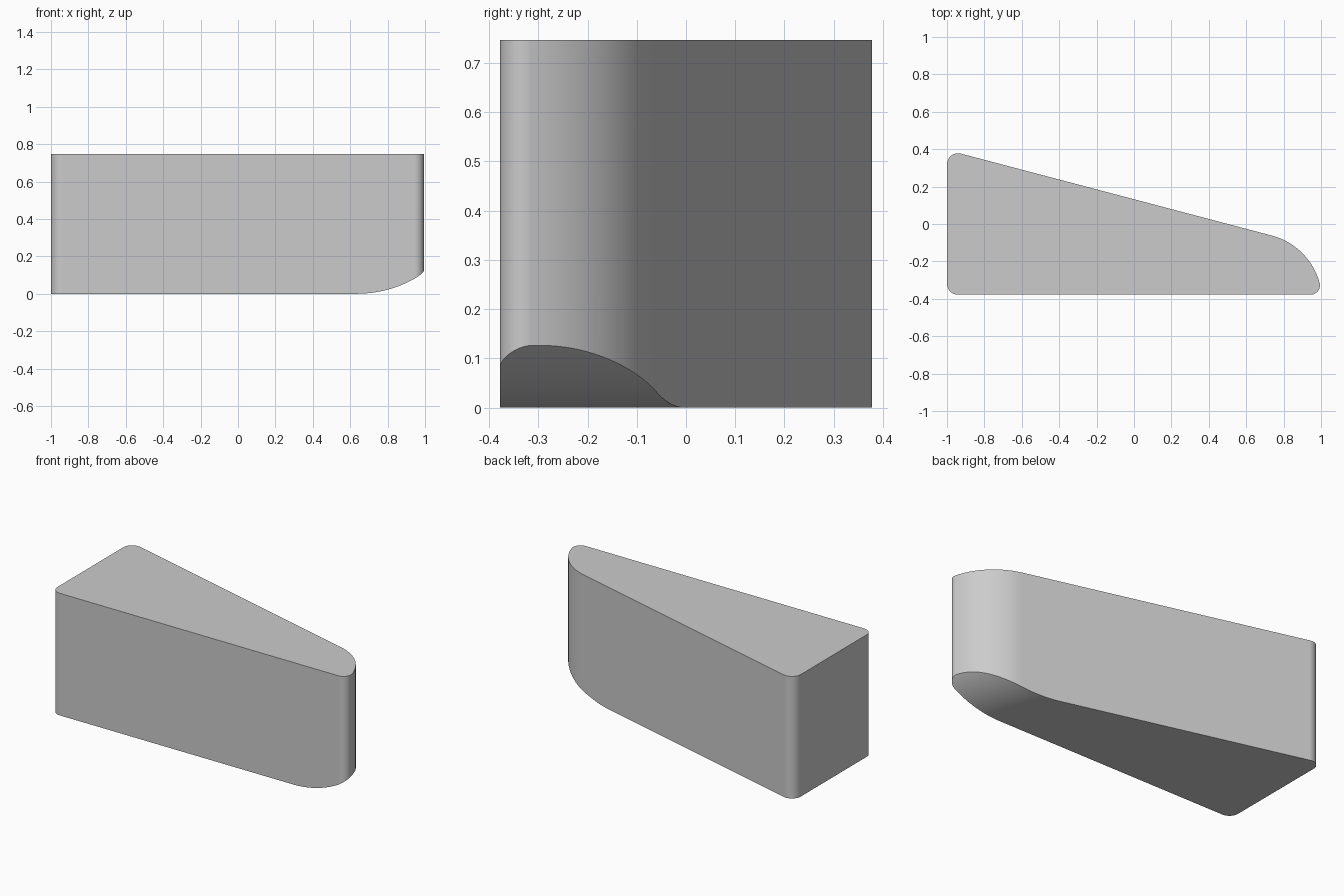
import bpy
import bmesh
from math import sin, cos, radians, sqrt, atan2, degrees
from mathutils import Matrix

default = bpy.data.objects.get("Cube")
if default:
    bpy.data.objects.remove(default, do_unlink=True)

HEIGHT, HALF_DEPTH = 0.747, 0.378
CORNER, TIP_CORNER, NOSE = 0.06, 0.05, 0.36
SLOPE = 15       # taper of the back side, degrees
CUT_TURN = 18    # heading of the curved undercut, degrees


def arc(cx, cy, r, start, end, steps):
    """Points on a circular arc, angles in degrees."""
    angles = [radians(start + (end - start) * i / steps) for i in range(steps + 1)]
    return [(cx + r * cos(a), cy + r * sin(a)) for a in angles]


def prism(name, points, depth):
    """Closed outline in the XY plane, extruded along +Z."""
    bm = bmesh.new()
    face = bm.faces.new([bm.verts.new((x, y, 0)) for x, y in points])
    top = bmesh.ops.extrude_face_region(bm, geom=[face])
    verts = [v for v in top["geom"] if isinstance(v, bmesh.types.BMVert)]
    bmesh.ops.translate(bm, verts=verts, vec=(0, 0, depth))
    bmesh.ops.recalc_face_normals(bm, faces=bm.faces)
    mesh = bpy.data.meshes.new(name)
    bm.to_mesh(mesh)
    bm.free()
    obj = bpy.data.objects.new(name, mesh)
    bpy.context.collection.objects.link(obj)
    return obj


# Tapered body outline: rounded heel, sloped back, large rounded nose
nose_x, nose_y = 0.645, -0.41
tip_y = -HALF_DEPTH + TIP_CORNER
reach = NOSE - TIP_CORNER
tip_x = nose_x + sqrt(reach ** 2 - (tip_y - nose_y) ** 2)
blend = degrees(atan2(tip_y - nose_y, tip_x - nose_x))
heel_x, heel_y = -1 + CORNER, HALF_DEPTH - CORNER
outline = (arc(tip_x, tip_y, TIP_CORNER, -90, blend, 16)
           + arc(nose_x, nose_y, NOSE, blend, 90 - SLOPE, 24)[1:]
           + arc(heel_x, heel_y, CORNER, 90 - SLOPE, 180, 14)
           + arc(heel_x, -heel_y, CORNER, 180, 270, 12))
body = prism("wedge_body", outline, HEIGHT)

# Curved undercut below the nose
start, radius = 0.487, 0.575
profile = arc(start, radius, radius, -90, -40, 32) + [(1.2, 0.13), (1.2, -0.2), (start, -0.2)]
cutter = prism("undercut_cutter", profile, 2)
cutter.hide_render = True
cutter.matrix_world = (Matrix.Rotation(radians(CUT_TURN), 4, "Z")
                       @ Matrix.Translation((0, 1, 0))
                       @ Matrix.Rotation(radians(90), 4, "X"))

cut = body.modifiers.new("undercut", "BOOLEAN")
cut.operation = "DIFFERENCE"
cut.solver = "EXACT"
cut.object = cutter
bpy.context.view_layer.update()
bpy.ops.object.select_all(action="DESELECT")
body.select_set(True)
bpy.context.view_layer.objects.active = body
bpy.ops.object.modifier_apply(modifier=cut.name)
bpy.data.objects.remove(cutter, do_unlink=True)

# Plain grey finish
grey = bpy.data.materials.new("plain_grey")
grey.use_nodes = True
color = (0.6, 0.6, 0.6, 1)
grey.diffuse_color = color
grey.node_tree.nodes["Principled BSDF"].inputs["Base Color"].default_value = color
body.data.materials.clear()
body.data.materials.append(grey)

# Smooth curves with crisp rims
bpy.ops.object.shade_smooth_by_angle(angle=radians(25))
weighted = body.modifiers.new("flat_sides", "WEIGHTED_NORMAL")
weighted.keep_sharp = True
